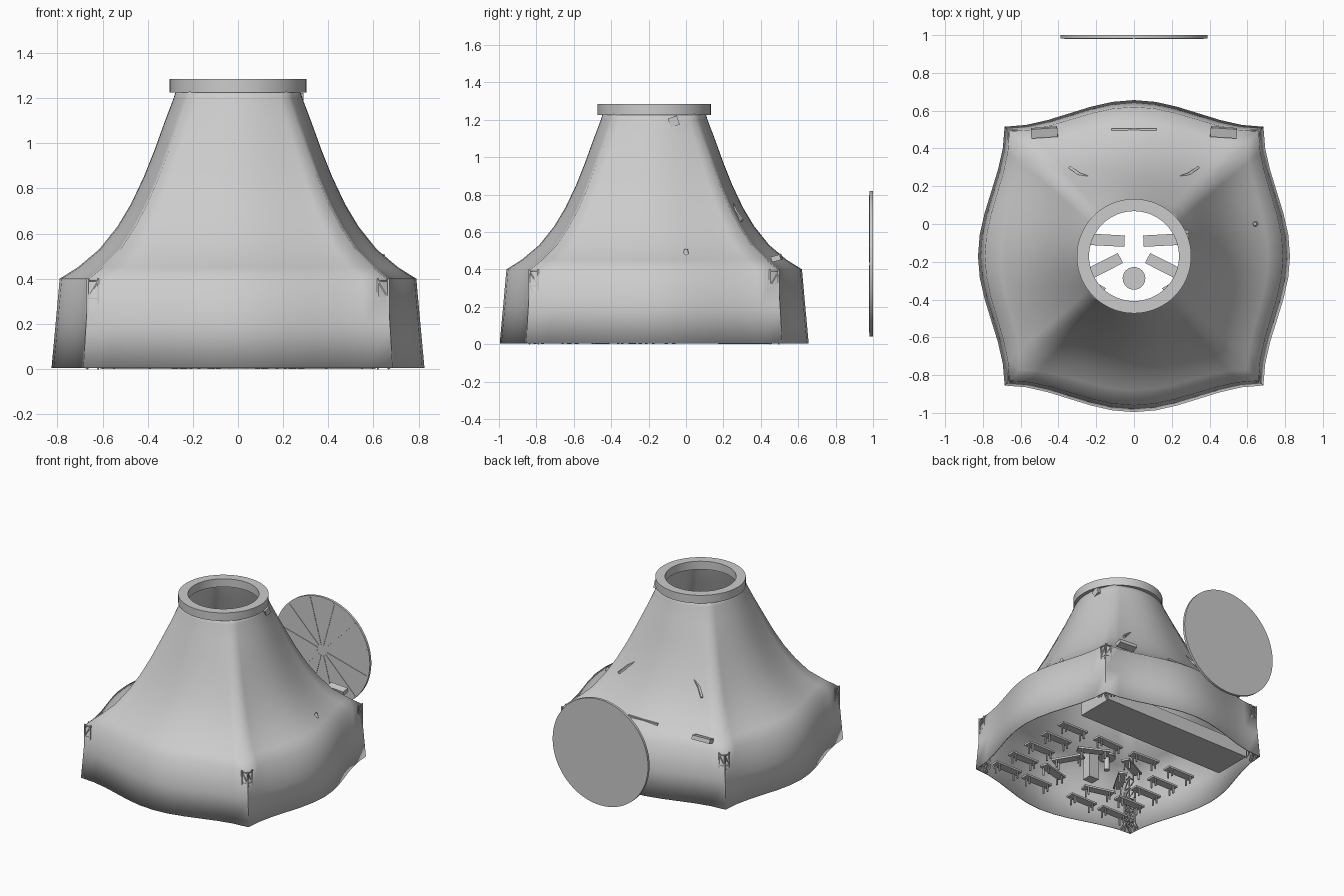
import bpy, bmesh, math
from mathutils import Vector, Matrix

if "Cube" in bpy.data.objects:
    bpy.data.objects.remove(bpy.data.objects["Cube"])

CY = -0.17  # plan centre of the building


def finish(name, bm, angle=None):
    bmesh.ops.recalc_face_normals(bm, faces=bm.faces[:])
    me = bpy.data.meshes.new(name)
    bm.to_mesh(me)
    bm.free()
    ob = bpy.data.objects.new(name, me)
    bpy.context.collection.objects.link(ob)
    if angle:
        bpy.ops.object.select_all(action='DESELECT')
        ob.select_set(True)
        bpy.context.view_layer.objects.active = ob
        bpy.ops.object.shade_smooth_by_angle(angle=math.radians(angle))
    return ob


def box(bm, loc, size, rot=(0, 0, 0)):
    m = Matrix.Translation(loc)
    for axis, a in zip('XYZ', rot):
        m = m @ Matrix.Rotation(math.radians(a), 4, axis)
    bmesh.ops.create_cube(bm, size=1, matrix=m @ Matrix.Diagonal((*size, 1)))


def bar(bm, a, b, w):
    a, b = Vector(a), Vector(b)
    q = (b - a).to_track_quat('Z', 'Y').to_matrix().to_4x4()
    m = Matrix.Translation((a + b) / 2) @ q @ Matrix.Diagonal((w, w, (b - a).length, 1))
    bmesh.ops.create_cube(bm, size=1, matrix=m)


def cylinder(bm, loc, r, h, segs=32, rot=0, r2=None):
    m = Matrix.Translation(loc) @ Matrix.Rotation(math.radians(rot), 4, 'X')
    bmesh.ops.create_cone(bm, cap_ends=True, segments=segs, radius1=r,
                          radius2=r if r2 is None else r2, depth=h, matrix=m)


# Shell: (height, half width at side middle, half width at corner)
LEVELS = [(0.005, .826, .685), (.2, .808, .673), (.4, .79, .66), (.45, .71, .60),
          (.53, .615, .52), (.63, .535, .455), (.73, .475, .402), (.85, .418, .35),
          (.97, .37, .305), (1.1, .323, .257), (1.2, .285, .222), (1.25, .27, .21)]
N = 12
bm = bmesh.new()
rings = []
for z, m, c in LEVELS:
    k = max(0, (z - .4) / .85)
    ring = []
    for side in range(4):
        rot = Matrix.Rotation(side * math.pi / 2, 3, 'Z')
        for i in range(N):
            t = -1 + 2 * i / N
            f = (1 - k) * (1 + math.cos(math.pi * t)) / 2 + k * (1 - t * t)
            p = rot @ Vector((c + (m - c) * f, c * t, z))
            ring.append(bm.verts.new(p + Vector((0, CY, 0))))
    rings.append(ring)
for lo, hi in zip(rings, rings[1:]):
    for i in range(4 * N):
        j = (i + 1) % (4 * N)
        bm.faces.new((lo[i], lo[j], hi[j], hi[i]))
shell = finish("shell", bm, 80)
mod = shell.modifiers.new("thickness", 'SOLIDIFY')
mod.thickness = 0.006
mod.offset = -1

# Crown ring around the open top
bm = bmesh.new()
prof = [(.238, 1.225), (.303, 1.225), (.303, 1.285), (.238, 1.285)]
S = 64
loops = [[bm.verts.new((r * math.cos(2 * math.pi * i / S),
                        CY + r * math.sin(2 * math.pi * i / S), z)) for r, z in prof]
         for i in range(S)]
for i in range(S):
    a, b = loops[i], loops[(i + 1) % S]
    for j in range(4):
        bm.faces.new((a[j], b[j], b[(j + 1) % 4], a[(j + 1) % 4]))
finish("crown_ring", bm, 40)

# Round window panel standing behind, with radial ribs on its front
bm = bmesh.new()
cylinder(bm, (0, .991, .43), .39, .018, 64, 90)
finish("round_panel", bm, 40)
bm = bmesh.new()
for i in range(12):
    a = 2 * math.pi * (i + .5) / 12
    d = Vector((math.cos(a), 0, math.sin(a)))
    o = Vector((0, .983, .43))
    bar(bm, o + d * .04, o + d * .38, .008)
finish("panel_ribs", bm)

# Curved slivers on the back roof
bm = bmesh.new()
for s in (-1, 1):
    pts = [(s * .34, .30, .66), (s * .29, .265, .71), (s * .23, .243, .755),
           (s * .165, .235, .79)]
    for a, b in zip(pts, pts[1:]):
        bar(bm, a, b, .014)
finish("roof_slivers", bm)

# Truss columns in the four corners
bm = bmesh.new()
for sx in (-1, 1):
    for sy in (-1, 1):
        def at(dx, dy, z):
            return (sx * (.643 + dx), CY + sy * (.643 + dy), z)
        q = [(-.024, -.024), (.024, -.024), (.024, .024), (-.024, .024)]
        for i in range(4):
            a, b = q[i], q[(i + 1) % 4]
            bar(bm, at(*a, 0.0), at(*a, .40), .008)
            bar(bm, at(*a, .06), at(a[0] * 1.6 - .01, a[1] * 1.6 - .01, .005), .008)
            for s in range(5):
                z = s * .078
                bar(bm, at(*a, z), at(*b, z + .078), .005)
                bar(bm, at(*a, z + .078), at(*b, z + .078), .005)
finish("corner_trusses", bm)

# Raised platform along the back wall
bm = bmesh.new()
box(bm, (0, .315, .05), (1.22, .29, .1))
finish("platform", bm)


# Benches: plain slab seat on four legs
def bench(bm, x, v, rot, length=.22):
    base = Matrix.Translation((x, CY + v, 0)) @ Matrix.Rotation(math.radians(rot), 4, 'Z')
    sub = bmesh.new()
    box(sub, (0, 0, .062), (length, .06, .014))
    for lx in (-.36, .36):
        for ly in (-.02, .02):
            box(sub, (lx * length, ly, .0295), (.01, .01, .055))
    me = bpy.data.meshes.new("tmp")
    sub.transform(base)
    sub.to_mesh(me)
    sub.free()
    bm.from_mesh(me)
    bpy.data.meshes.remove(me)


bm = bmesh.new()
for s in (-1, 1):
    for v in (.085, -.09, -.265, -.44, -.615):
        bench(bm, s * .47, v, 0)
    for x, v, r in [(.16, .085, 3), (.17, -.06, -27), (.23, -.25, -60),
                    (.2, -.45, 15), (.2, -.62, 0)]:
        bench(bm, s * x, v, s * r)
finish("benches", bm)

# Round table and reading stand in the middle
bm = bmesh.new()
cylinder(bm, (0, -.288, .1), .06, .015)
cylinder(bm, (0, -.288, .05), .02, .1, 16)
finish("round_table", bm, 40)
bm = bmesh.new()
box(bm, (0, -.455, .1), (.08, .07, .2))
finish("reading_stand", bm)

# Small fittings that poke through the shell
bm = bmesh.new()
for s in (-1, 1):
    box(bm, (s * .475, .485, .46), (.14, .05, .03), (15, 0, s * -4))
box(bm, (0, .5, .475), (.24, .012, .02))
box(bm, (.265, -.065, 1.19), (.05, .05, .05), (20, 0, 0))
finish("roof_blocks", bm)
bm = bmesh.new()
cylinder(bm, (.64, 0, .485), .022, .05, 12, 0, .008)
finish("side_lamp", bm, 40)
